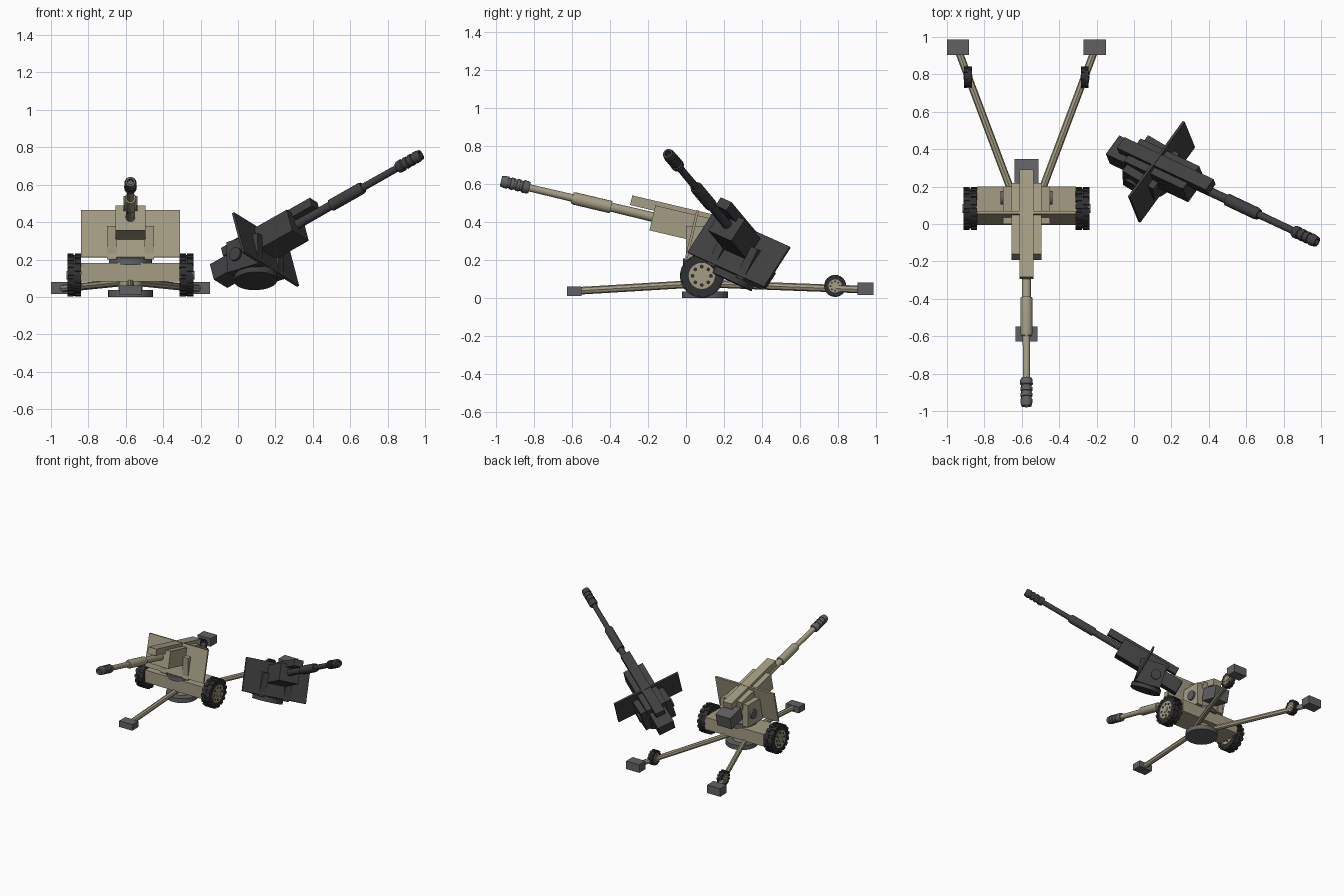
import bpy, bmesh, math
from mathutils import Matrix, Vector

cube = bpy.data.objects.get("Cube")
if cube:
    bpy.data.objects.remove(cube, do_unlink=True)


def material(name, colour):
    m = bpy.data.materials.new(name)
    m.use_nodes = True
    m.diffuse_color = (*colour, 1)
    m.node_tree.nodes["Principled BSDF"].inputs["Base Color"].default_value = (*colour, 1)
    return m


TAN = material("field tan", (.37, .335, .23))
GREY = material("steel grey", (.12, .12, .125))
RUBBER = material("black rubber", (.03, .03, .032))
BURNT = material("burnt metal", (.05, .05, .051))
I = Matrix.Identity(4)


def finish(name, bm, mat, matrix=I, smooth=False):
    bmesh.ops.recalc_face_normals(bm, faces=bm.faces)
    bm.transform(matrix)
    mesh = bpy.data.meshes.new(name)
    bm.to_mesh(mesh)
    bm.free()
    mesh.materials.append(mat)
    ob = bpy.data.objects.new(name, mesh)
    bpy.context.collection.objects.link(ob)
    if smooth:
        bpy.ops.object.select_all(action='DESELECT')
        ob.select_set(True)
        bpy.context.view_layer.objects.active = ob
        bpy.ops.object.shade_smooth_by_angle(angle=math.radians(35))
    return ob


def add_box(bm, centre, size, matrix=I):
    m = matrix @ Matrix.Translation(centre) @ Matrix.Diagonal((*size, 1))
    bmesh.ops.create_cube(bm, size=1, matrix=m)


def box(name, centre, size, mat, matrix=I):
    bm = bmesh.new()
    add_box(bm, centre, size)
    return finish(name, bm, mat, matrix)


def add_rod(bm, a, b, r, sides=20):
    a, b = Vector(a), Vector(b)
    m = Matrix.Translation((a + b) / 2) @ (b - a).to_track_quat('Z', 'Y').to_matrix().to_4x4()
    bmesh.ops.create_cone(bm, cap_ends=True, segments=sides, radius1=r, radius2=r,
                          depth=(b - a).length, matrix=m)


def rod(name, a, b, r, mat, matrix=I, sides=20, smooth=True):
    bm = bmesh.new()
    add_rod(bm, a, b, r, sides)
    return finish(name, bm, mat, matrix, smooth)


def lathe(name, profile, mat, matrix=I, sides=16):
    """Spin (distance forward, radius) points around the bore axis."""
    bm = bmesh.new()
    vs = [bm.verts.new((r, -s, 0)) for s, r in profile]
    es = [bm.edges.new(p) for p in zip(vs, vs[1:])]
    bmesh.ops.spin(bm, geom=vs + es, cent=(0, 0, 0), axis=(0, 1, 0),
                   angle=math.tau, steps=sides, use_duplicate=False)
    bmesh.ops.remove_doubles(bm, verts=bm.verts, dist=1e-4)
    return finish(name, bm, mat, matrix, True)


GX = -.575
BORE = Matrix.Translation((GX, -.497, .503)) @ Matrix.Rotation(math.radians(-13.3), 4, 'X')


def upper_gun(prefix, move, tan, grey):
    b = move @ BORE
    # barrel, jacket and muzzle brake
    lathe(prefix + "barrel", [(-.4, 0), (-.4, .026), (-.105, .024), (-.105, .033), (.09, .033),
                              (.105, .028), (.105, .02), (.35, .019), (.35, 0)], tan, b)
    brake = [(.335, 0), (.335, .028), (.345, .033), (.37, .034)]
    for k in range(3):
        s = .375 + k * .032
        brake += [(s, .028), (s + .012, .028), (s + .013, .033), (s + .03, .032)]
    brake += [(.49, .027), (.49, .016), (.46, .016), (.46, 0)]
    lathe(prefix + "muzzle_brake", brake, grey, b)
    # cradle, recuperator and breech
    box(prefix + "cradle", (0, .525, -.005), (.16, .39, .135), tan, b)
    box(prefix + "recuperator", (0, .495, .06), (.075, .59, .052), tan, b)
    box(prefix + "breech", (0, .755, -.04), (.13, .22, .1), grey, b)
    # shield, square to the bore
    box(prefix + "shield", (0, .553, -.04), (.53, .014, .257), tan, b)
    # cheeks with trunnion caps, on the turntable
    for side, word in ((-1, "right_"), (1, "left_")):
        box(prefix + word + "cheek", (GX + side * .1, .1, .29), (.05, .2, .18), tan, move)
        rod(prefix + word + "trunnion", (GX + side * .08, .14, .29),
            (GX + side * .14, .14, .29), .037, grey, move)
    box(prefix + "saddle", (GX, .1, .225), (.15, .18, .05), tan, move)
    rod(prefix + "turntable", (GX, .1, .17), (GX, .1, .208), .115, grey, move, 28)


def wheel(name, centre, r, width, lugs):
    m = Matrix.Translation(centre)
    h = width / 2
    # tyre with staggered tread lugs
    bm = bmesh.new()
    add_rod(bm, (-h * .9, 0, 0), (h * .9, 0, 0), r * .94, 28)
    for k in range(lugs):
        for side in (-1, 1):
            turn = Matrix.Rotation(math.tau * (k + side * .25) / lugs, 4, 'X')
            add_box(bm, (side * h * .55, 0, r * .9), (h * .9, r * 3.4 / lugs, r * .19), turn)
    finish(name + "_tyre", bm, RUBBER, m)
    # rim with a hub cap and dark round openings
    rod(name + "_rim", (-h * .98, 0, 0), (h * .98, 0, 0), r * .6, TAN, m, 24)
    rod(name + "_hub", (-h * 1.15, 0, 0), (h * 1.15, 0, 0), r * .2, TAN, m, 12)
    bm = bmesh.new()
    for k in range(8):
        a = math.tau * k / 8
        y, z = r * .42 * math.cos(a), r * .42 * math.sin(a)
        add_rod(bm, (-h * 1.02, y, z), (h * 1.02, y, z), r * .09, 8)
    finish(name + "_openings", bm, RUBBER, m)


# intact gun
upper_gun("gun_", I, TAN, GREY)
box("axle_beam", (GX, .1, .132), (.53, .2, .1), TAN)
rod("pedestal", (GX, .1, .02), (GX, .1, .1), .065, TAN)
rod("base_plate", (GX, .1, 0), (GX, .1, .036), .12, GREY, sides=28)
for side, word in ((-1, "right"), (1, "left")):
    wheel(word + "_wheel", (GX + side * .3, .083, .117), .115, .073, 16)
    # trailing leg with its spade foot and small wheel
    rod(word + "_trail", (GX + side * .045, .08, .077), (GX + side * .365, .93, .045),
        .02, TAN, sides=8, smooth=False)
    box(word + "_trail_foot", (GX + side * .365, .945, .048), (.118, .083, .066), GREY)
    wheel(word + "_trail_wheel", (GX + side * .312, .785, .064), .058, .042, 12)
rod("front_leg", (GX, .08, .077), (GX, -.57, .038), .02, TAN, sides=8, smooth=False)
box("front_foot", (GX, -.588, .037), (.118, .078, .05), GREY)

# burnt upper gun lying on its own
fwd = Vector((.805, -.38, .455)).normalized()
up = Vector((-.2, .52, .83))
up = (up - fwd * up.dot(fwd)).normalized()
pose = Matrix((up.cross(fwd), -fwd, up)).transposed().to_4x4()
pose.translation = (.584, .09, .538)
upper_gun("wreck_", pose @ BORE.inverted(), BURNT, BURNT)
